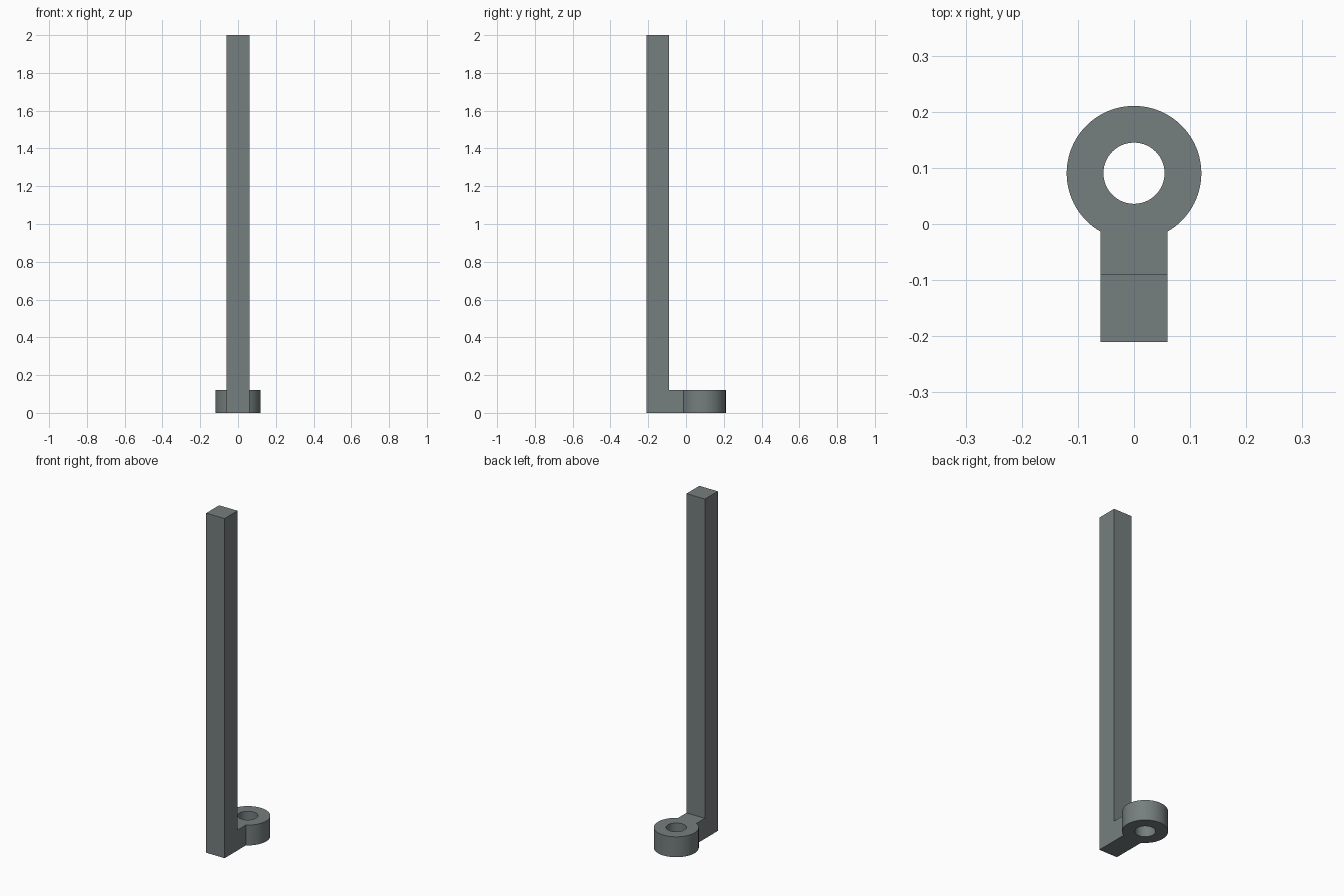
import bpy, bmesh, math

if "Cube" in bpy.data.objects:
    bpy.data.objects.remove(bpy.data.objects["Cube"])

HALF = 0.06            # half width of the square bar
FRONT, BACK = -0.21, -0.09
THICK, HEIGHT = 0.12, 2.0
RING_Y, R_OUT, R_IN = 0.0905, 0.12, 0.0545
SEG = 96

steel = bpy.data.materials.new("steel_grey")
steel.diffuse_color = (0.18, 0.209, 0.209, 1)
steel.use_nodes = True
steel.node_tree.nodes["Principled BSDF"].inputs["Base Color"].default_value = steel.diffuse_color

bm = bmesh.new()


def circle(radius):
    angles = [math.tau * i / SEG - math.pi / 2 for i in range(SEG)]
    return [bm.verts.new((radius * math.cos(a), RING_Y + radius * math.sin(a), 0))
            for a in angles]


def raise_faces(faces, height):
    out = bmesh.ops.extrude_face_region(bm, geom=faces, use_keep_orig=False)
    verts = [g for g in out["geom"] if isinstance(g, bmesh.types.BMVert)]
    bmesh.ops.translate(bm, verts=verts, vec=(0, 0, height))
    return [g for g in out["geom"] if isinstance(g, bmesh.types.BMFace)]


# Eyelet ring plan
outer, inner = circle(R_OUT), circle(R_IN)
plan = [bm.faces.new((outer[i], outer[(i + 1) % SEG], inner[(i + 1) % SEG], inner[i]))
        for i in range(SEG)]

# Neck plan, meeting the ring along a 60 degree arc
k = SEG // 12
arc = [outer[i % SEG] for i in range(k, -k - 1, -1)]
neck_l = bm.verts.new((-HALF, BACK, 0))
neck_r = bm.verts.new((HALF, BACK, 0))
plan.append(bm.faces.new([neck_l, neck_r] + arc))

# Post plan
post_l = bm.verts.new((-HALF, FRONT, 0))
post_r = bm.verts.new((HALF, FRONT, 0))
plan.append(bm.faces.new((post_l, post_r, neck_r, neck_l)))

# Thicken the foot: keep the plan as the underside, raise a copy as the top
bottom = bmesh.ops.duplicate(bm, geom=plan)
top = raise_faces(plan, THICK)
bmesh.ops.remove_doubles(bm, verts=bm.verts[:], dist=1e-5)

# Raise the post from the front square of the foot
post = [f for f in bm.faces if f.calc_center_median().y < BACK - 0.01
        and all(abs(v.co.z - THICK) < 1e-4 for v in f.verts)]
raise_faces(post, HEIGHT - THICK)

# Merge the coplanar post sides with the foot sides
seams = [e for e in bm.edges if len(e.link_faces) == 2
         and all(abs(v.co.z - THICK) < 1e-4 for v in e.verts)
         and min(v.co.y for v in e.verts) < BACK - 0.01]
bmesh.ops.dissolve_edges(bm, edges=seams, use_verts=False)
bmesh.ops.recalc_face_normals(bm, faces=bm.faces[:])

mesh = bpy.data.meshes.new("post_with_eyelet_foot")
bm.to_mesh(mesh)
bm.free()
mesh.materials.append(steel)
obj = bpy.data.objects.new("post_with_eyelet_foot", mesh)
bpy.context.collection.objects.link(obj)
bpy.context.view_layer.objects.active = obj
obj.select_set(True)
bpy.ops.object.shade_smooth_by_angle(angle=math.radians(25))
